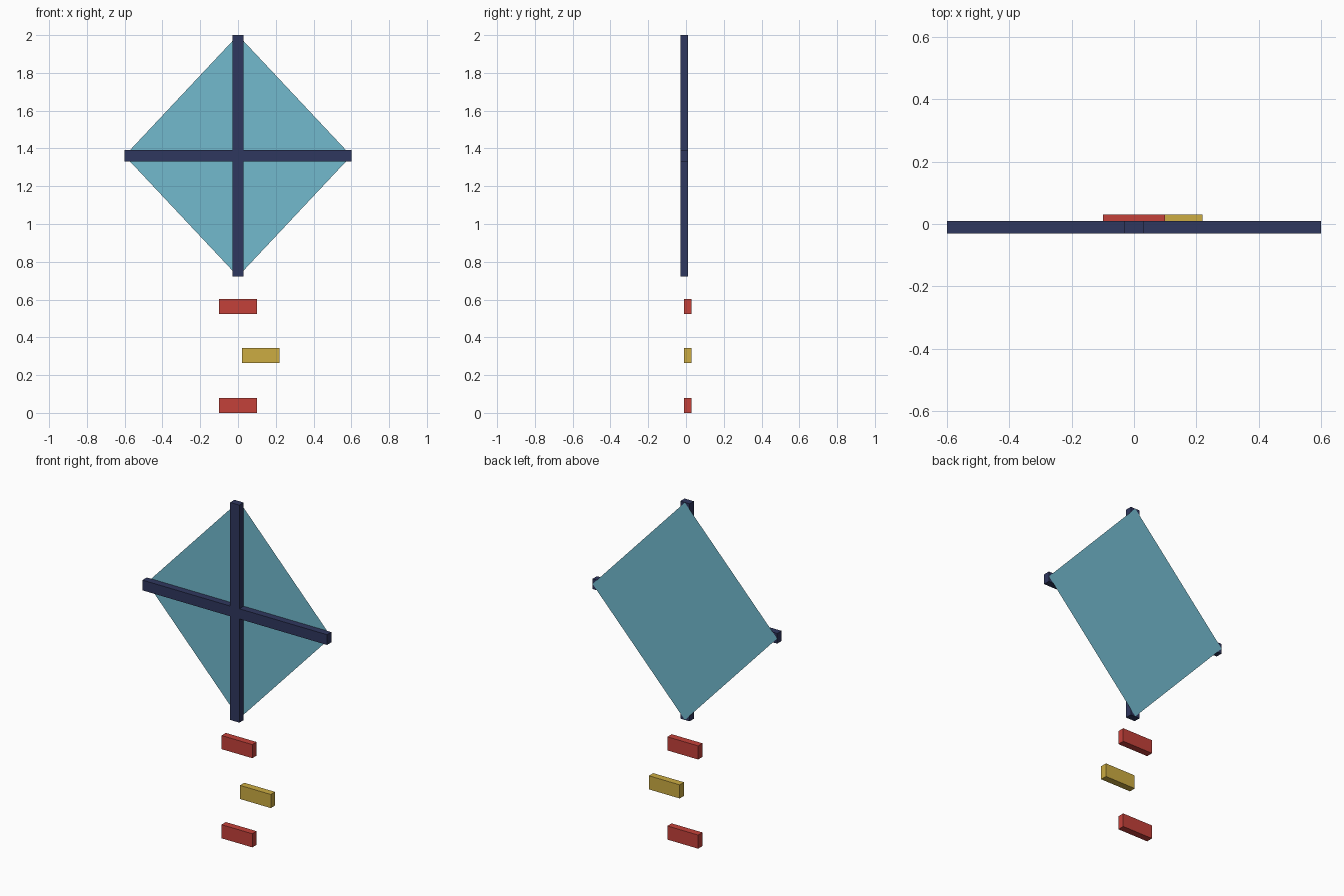
import bpy
import bmesh
from mathutils import Vector

cube = bpy.data.objects.get("Cube")
if cube:
    bpy.data.objects.remove(cube, do_unlink=True)


def linear(c):
    return c / 12.92 if c <= 0.04045 else ((c + 0.055) / 1.055) ** 2.4


def material(name, *srgb):
    colour = [linear(c / 255) for c in srgb] + [1]
    mat = bpy.data.materials.new(name)
    mat.use_nodes = True
    mat.diffuse_color = colour
    bsdf = next(n for n in mat.node_tree.nodes if n.type == "BSDF_PRINCIPLED")
    bsdf.inputs["Base Color"].default_value = colour
    return mat


def add_object(name, bm, mat):
    mesh = bpy.data.meshes.new(name)
    bm.to_mesh(mesh)
    bm.free()
    mesh.materials.append(mat)
    obj = bpy.data.objects.new(name, mesh)
    bpy.context.collection.objects.link(obj)
    return obj


def box(name, centre, size, mat):
    bm = bmesh.new()
    bmesh.ops.create_cube(bm, size=1)
    bmesh.ops.scale(bm, vec=size, verts=bm.verts)
    obj = add_object(name, bm, mat)
    obj.location = centre
    return obj


sky = material("sky blue", 114, 186, 206)
navy = material("navy", 47, 55, 94)
red = material("red", 196, 65, 58)
yellow = material("yellow", 204, 172, 66)

HALF_W, HALF_H, MID_Z = 0.6, 0.639, 1.361

# Diamond sail, lying on the back of the spars
bm = bmesh.new()
corners = [(0, HALF_H), (HALF_W, 0), (0, -HALF_H), (-HALF_W, 0)]
bm.faces.new([bm.verts.new(Vector((x, 0.0108, MID_Z + z))) for x, z in corners])
add_object("sail", bm, sky)

# Crossed spars
box("upright_spar", (0, -0.01, MID_Z), (0.06, 0.04, 2 * HALF_H), navy)
box("cross_spar", (0, -0.01, MID_Z), (2 * HALF_W, 0.04, 0.06), navy)

# Tail bows, the middle one swung to the side
for name, x, z, mat in (("lower", 0, 0.04, red),
                        ("middle", 0.12, 0.303, yellow),
                        ("upper", 0, 0.564, red)):
    box(name + "_tail_bow", (x, 0.01, z), (0.2, 0.04, 0.08), mat)
